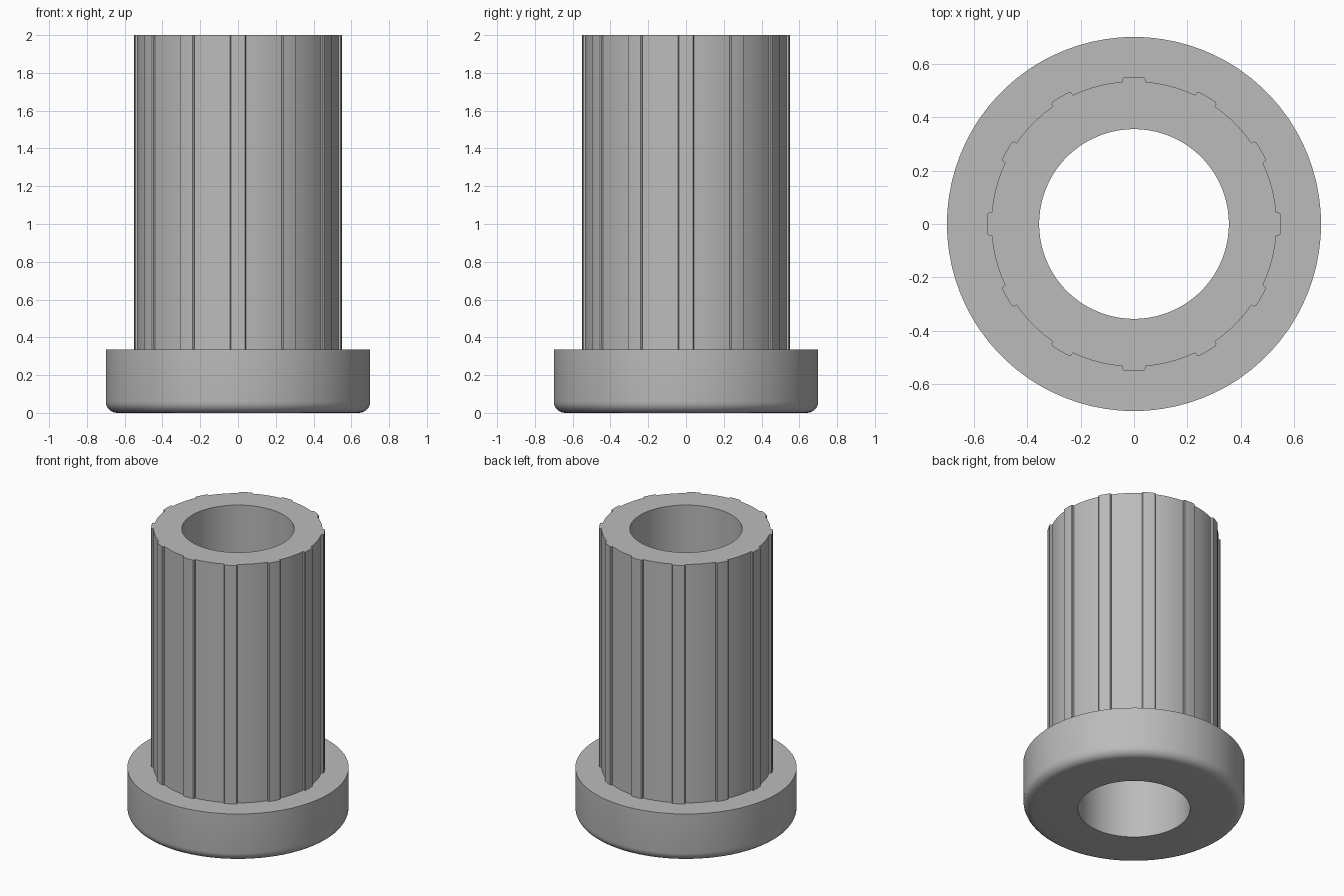
import bpy, bmesh, math

if "Cube" in bpy.data.objects:
    bpy.data.objects.remove(bpy.data.objects["Cube"])

BORE, FLANGE, FLANGE_H, FILLET, HEIGHT = 0.355, 0.70, 0.335, 0.06, 2.0
RIBS = 12

# One sector of the sleeve outline: a raised rib, then the plain wall (degrees, radius)
sector = [(-4.6, .534), (-4.5, .544), (-3.9, .55), (-2, .55), (0, .55), (2, .55), (3.9, .55),
          (4.5, .544), (4.6, .534), (8.8, .534), (13, .534), (17, .534), (21.2, .534)]
outline = [(math.radians(a + i * 360 / RIBS), r) for i in range(RIBS) for a, r in sector]

# Closed wall section (radius, height); None follows the ribbed outline
section = [(BORE, 0)]
for k in range(7):
    t = math.pi / 2 * k / 6
    section.append((FLANGE - FILLET + FILLET * math.sin(t), FILLET - FILLET * math.cos(t)))
section += [(FLANGE, FLANGE_H), (None, FLANGE_H), (None, HEIGHT), (BORE, HEIGHT)]

# Sweep the section round the axis
bm = bmesh.new()
rings = []
for radius, z in section:
    rings.append([bm.verts.new(((radius or r) * math.cos(a), (radius or r) * math.sin(a), z))
                  for a, r in outline])
n = len(outline)
for j, low in enumerate(rings):
    high = rings[(j + 1) % len(rings)]
    for i in range(n):
        k = (i + 1) % n
        bm.faces.new((low[i], low[k], high[k], high[i]))
bmesh.ops.recalc_face_normals(bm, faces=bm.faces)

mesh = bpy.data.meshes.new("flanged_ribbed_bushing")
bm.to_mesh(mesh)
bm.free()
bushing = bpy.data.objects.new("flanged_ribbed_bushing", mesh)
bpy.context.collection.objects.link(bushing)

grey = bpy.data.materials.new("plain grey")
grey.diffuse_color = (0.5, 0.5, 0.5, 1)
grey.use_nodes = True
grey.node_tree.nodes["Principled BSDF"].inputs["Base Color"].default_value = grey.diffuse_color
mesh.materials.append(grey)

# Smooth curved walls, crisp rims and rib edges
bpy.context.view_layer.objects.active = bushing
bushing.select_set(True)
bpy.ops.object.shade_smooth_by_angle(angle=math.radians(30))
